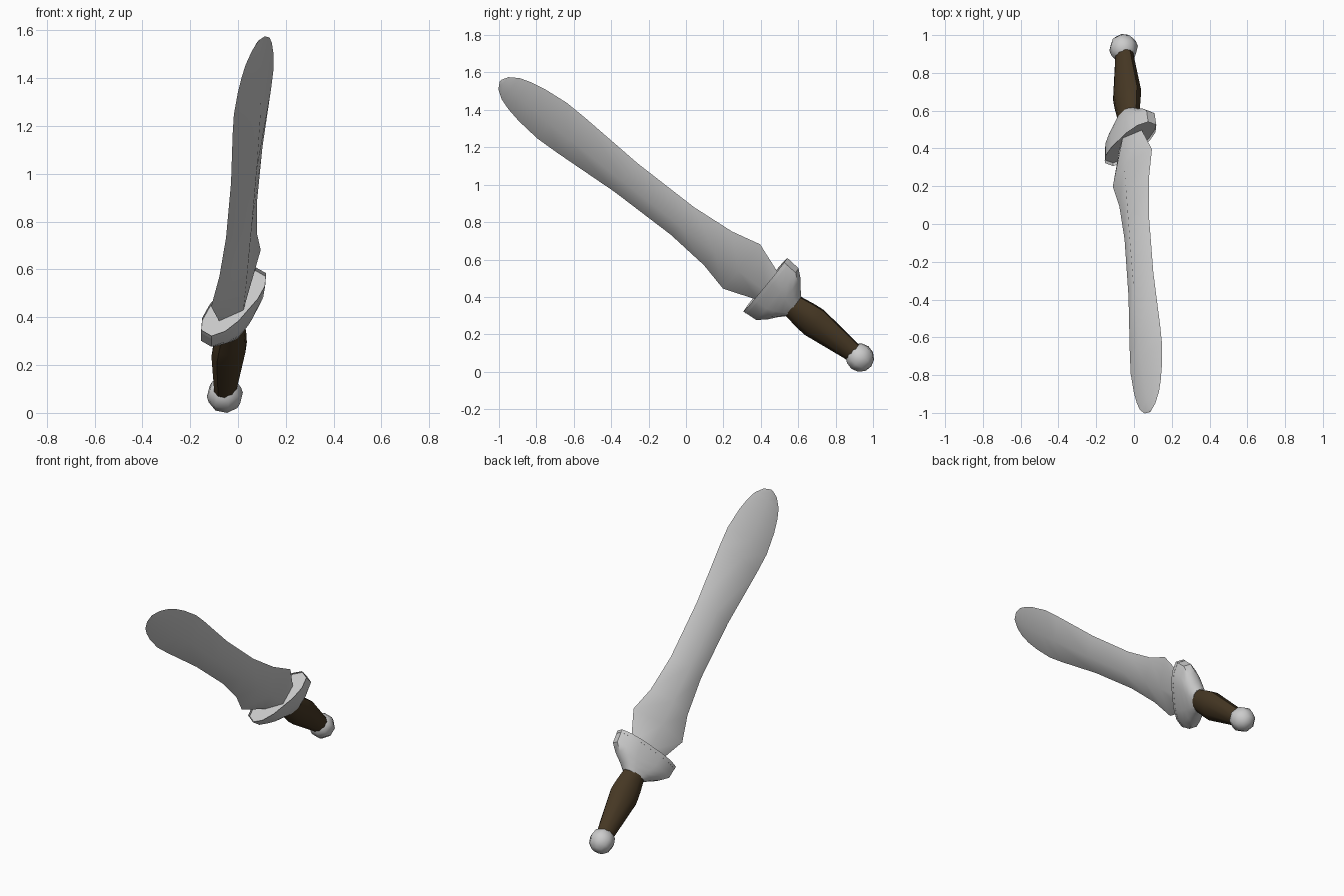
import bpy, bmesh, math
from mathutils import Vector, Matrix

if "Cube" in bpy.data.objects:
    bpy.data.objects.remove(bpy.data.objects["Cube"])

# Sword frame: X = blade width, Y = blade thickness, Z = along the sword, origin at pommel
D = Vector((0.14, -1.91, 1.47)).normalized()
W = Vector((0.557, 0.529, 0.64))
W = (W - D * W.dot(D)).normalized()
N = D.cross(W)
O = Vector((-0.055, 0.93, 0.08))
FRAME = Matrix((W, N, D)).transposed().to_4x4()
FRAME.translation = O


def material(name, rgb):
    m = bpy.data.materials.new(name)
    m.diffuse_color = (*rgb, 1)
    m.use_nodes = True
    m.node_tree.nodes["Principled BSDF"].inputs["Base Color"].default_value = m.diffuse_color
    return m


STEEL = material("steel", (0.6, 0.6, 0.6))
BROWN = material("dark_brown_grip", (0.06, 0.038, 0.017))


def finish(name, bm, mat, angle):
    bmesh.ops.recalc_face_normals(bm, faces=bm.faces)
    bm.transform(FRAME)
    me = bpy.data.meshes.new(name)
    bm.to_mesh(me)
    bm.free()
    me.materials.append(mat)
    ob = bpy.data.objects.new(name, me)
    bpy.context.collection.objects.link(ob)
    bpy.ops.object.select_all(action='DESELECT')
    ob.select_set(True)
    bpy.context.view_layer.objects.active = ob
    bpy.ops.object.shade_smooth_by_angle(angle=math.radians(angle))
    return ob


def loft(bm, section, stations):
    """Skin a unit section scaled by (along, half width, half thickness) stations."""
    rings = [[bm.verts.new((x * a, y * b, t)) for x, y in section] for t, a, b in stations]
    k = len(section)
    for lo, hi in zip(rings, rings[1:]):
        for i in range(k):
            j = (i + 1) % k
            bm.faces.new((lo[i], lo[j], hi[j], hi[i]))
    bm.faces.new(rings[0])
    return bm.faces.new(rings[-1])


# Leaf-shaped blade with a diamond section
bm = bmesh.new()
loft(bm, [(1, 0), (0, 1), (-1, 0), (0, -1)], [
    (0.56, 0.08, 0.05), (0.62, 0.108, 0.05), (0.80, 0.186, 0.052), (0.96, 0.141, 0.052),
    (1.20, 0.116, 0.052), (1.58, 0.118, 0.05), (1.95, 0.144, 0.043), (2.08, 0.149, 0.037),
    (2.215, 0.133, 0.029), (2.30, 0.113, 0.022), (2.36, 0.09, 0.016), (2.41, 0.05, 0.008),
    (2.43, 0.008, 0.002)])
finish("blade", bm, STEEL, 62)

# Crescent guard with a shallow dished top
quarter = [(1, 0.35), (0.73, 0.78), (0.35, 0.97)]
half = quarter + [(-x, y) for x, y in reversed(quarter)]
section = half + [(-x, -y) for x, y in half]
bm = bmesh.new()
top = loft(bm, section, [
    (0.45, 0.07, 0.05), (0.48, 0.105, 0.06), (0.515, 0.155, 0.068),
    (0.558, 0.198, 0.073), (0.64, 0.205, 0.075)])
bmesh.ops.inset_region(bm, faces=[top], thickness=0.016, depth=0)
for v in top.verts:
    v.co.z -= 0.02
finish("guard", bm, STEEL, 40)

# Swelling grip
circle = [(math.cos(i * math.pi / 5), math.sin(i * math.pi / 5)) for i in range(10)]
bm = bmesh.new()
loft(bm, circle, [(0.02, 0.055, 0.045), (0.06, 0.057, 0.047), (0.31, 0.093, 0.066),
                  (0.37, 0.086, 0.062), (0.48, 0.066, 0.05)])
finish("grip", bm, BROWN, 40)

# Round pommel
bm = bmesh.new()
bmesh.ops.create_uvsphere(bm, u_segments=8, v_segments=6, radius=0.077)
finish("pommel", bm, STEEL, 50)

# Rest the sword on z = 0
obs = list(bpy.context.collection.objects)
low = min(v.co.z for o in obs for v in o.data.vertices)
for o in obs:
    o.data.transform(Matrix.Translation((0, 0, -low)))
